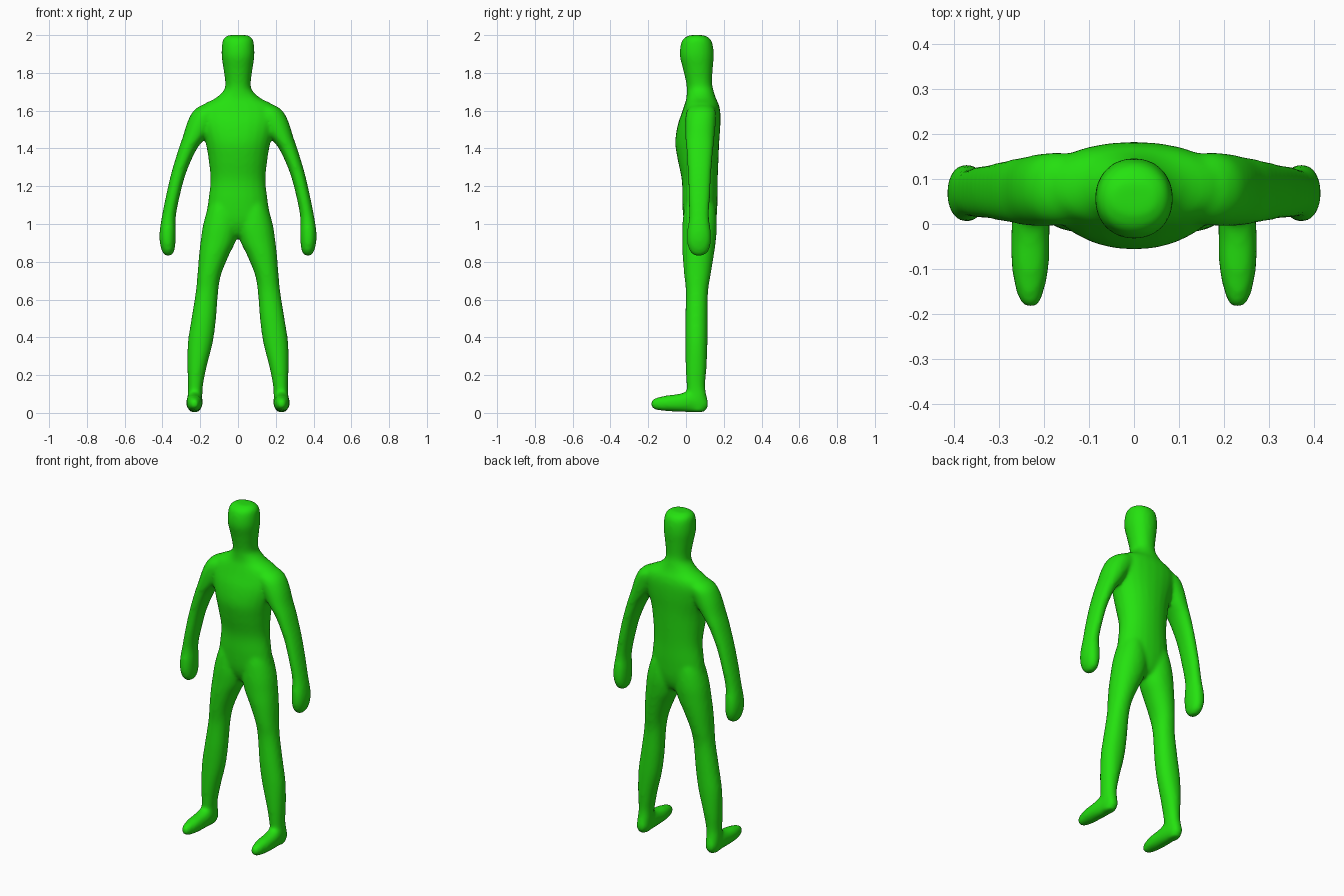
import bpy, bmesh, math

bm = bmesh.new()
SIDES = 24


def spline(rows, steps=4):
    """Catmull-Rom interpolation between cross-section rows."""
    out = []
    last = len(rows) - 1
    for i in range(last):
        p = [rows[min(max(k, 0), last)] for k in (i - 1, i, i + 1, i + 2)]
        for s in range(steps):
            t = s / steps
            out.append([0.5 * (2 * b + (c - a) * t + (2 * a - 5 * b + 4 * c - d) * t * t
                               + (3 * b - a - 3 * c + d) * t ** 3) for a, b, c, d in zip(*p)])
    return out + [list(rows[-1])]


def loft(rows, place, power=1.0):
    """Closed tube through oval sections (u0, u1, v0, v1, w)."""
    rings = []
    for u0, u1, v0, v1, w in spline(rows):
        ring = []
        for k in range(SIDES):
            a = 2 * math.pi * k / SIDES
            c, s = [math.copysign(abs(q) ** power, q) for q in (math.cos(a), math.sin(a))]
            ring.append(bm.verts.new(place((u0 + u1) / 2 + (u1 - u0) / 2 * c,
                                           (v0 + v1) / 2 + (v1 - v0) / 2 * s, w)))
        rings.append(ring)
    for a, b in zip(rings, rings[1:]):
        for k in range(SIDES):
            n = (k + 1) % SIDES
            bm.faces.new((a[k], a[n], b[n], b[k]))
    bm.faces.new(rings[0])
    bm.faces.new(rings[-1])


# Torso, neck and head: half width, front y, back y, height
torso = [(.025, .045, .1, .925), (.09, .012, .138, .955), (.165, -.012, .16, 1.02),
         (.158, -.02, .167, 1.12), (.146, -.022, .168, 1.23), (.156, -.044, .172, 1.34),
         (.172, -.057, .176, 1.43), (.2, -.045, .182, 1.52), (.212, -.022, .182, 1.59),
         (.185, -.008, .174, 1.632), (.118, .002, .158, 1.667), (.074, .004, .145, 1.71),
         (.068, 0, .138, 1.75), (.077, -.016, .142, 1.82), (.087, -.033, .147, 1.89),
         (.085, -.028, .142, 1.95), (.076, -.012, .126, 1.983), (.05, .022, .092, 2.0)]
loft([(-h, h, f, b, z) for h, f, b, z in torso], lambda u, v, w: (u, v, w), .95)

# Limbs: inner x, outer x, front y, back y, height
arm = [(.06, .2, .025, .14, 1.627), (.08, .238, .003, .158, 1.597), (.115, .268, -.005, .158, 1.54),
       (.17, .293, -.004, .151, 1.46), (.222, .317, .002, .144, 1.39), (.275, .353, .01, .134, 1.27),
       (.308, .381, .013, .128, 1.15), (.329, .403, .016, .122, 1.04), (.329, .415, .006, .132, .96),
       (.331, .414, .006, .132, .9), (.338, .402, .02, .118, .855), (.355, .386, .045, .09, .832)]
leg = [(.03, .11, .03, .12, 1.2), (.01, .154, -.006, .154, 1.1), (-.005, .184, -.019, .164, 1.0),
       (.012, .198, -.02, .158, .91), (.05, .207, -.018, .147, .83), (.09, .215, -.01, .131, .73),
       (.105, .224, -.001, .117, .64), (.117, .248, -.004, .115, .49), (.134, .266, -.004, .114, .37),
       (.167, .268, -.002, .109, .24), (.186, .265, .003, .102, .14), (.19, .268, .008, .112, .07),
       (.2, .262, .02, .105, .015), (.21, .25, .035, .09, .004)]
# Foot: inner x, outer x, bottom z, top z, y
foot = [(.215, .245, .03, .065, -.184), (.203, .26, .016, .08, -.158), (.19, .272, .009, .093, -.1),
        (.188, .274, .006, .102, -.03), (.188, .27, .003, .12, .03), (.194, .264, .006, .1, .085),
        (.21, .25, .025, .07, .116)]
for side in (1, -1):
    loft(arm, lambda u, v, w: (side * u, v, w), .93)
    loft(leg, lambda u, v, w: (side * u, v, w), .95)
    loft(foot, lambda u, v, w: (side * u, w, v), .9)

bmesh.ops.recalc_face_normals(bm, faces=bm.faces)
mesh = bpy.data.meshes.new("figure")
bm.to_mesh(mesh)
bm.free()
figure = bpy.data.objects.new("figure", mesh)
bpy.context.collection.objects.link(figure)

# Fuse the parts into one skin and soften the joins
remesh = figure.modifiers.new("fuse", 'REMESH')
remesh.mode = 'VOXEL'
remesh.voxel_size = .009
remesh.use_smooth_shade = True
soften = figure.modifiers.new("soften", 'SMOOTH')
soften.factor = .5
soften.iterations = 12

# Green skin
green = bpy.data.materials.new("green")
green.diffuse_color = (.018, .76, .005, 1)
mesh.materials.append(green)
for f in mesh.polygons:
    f.use_smooth = True
